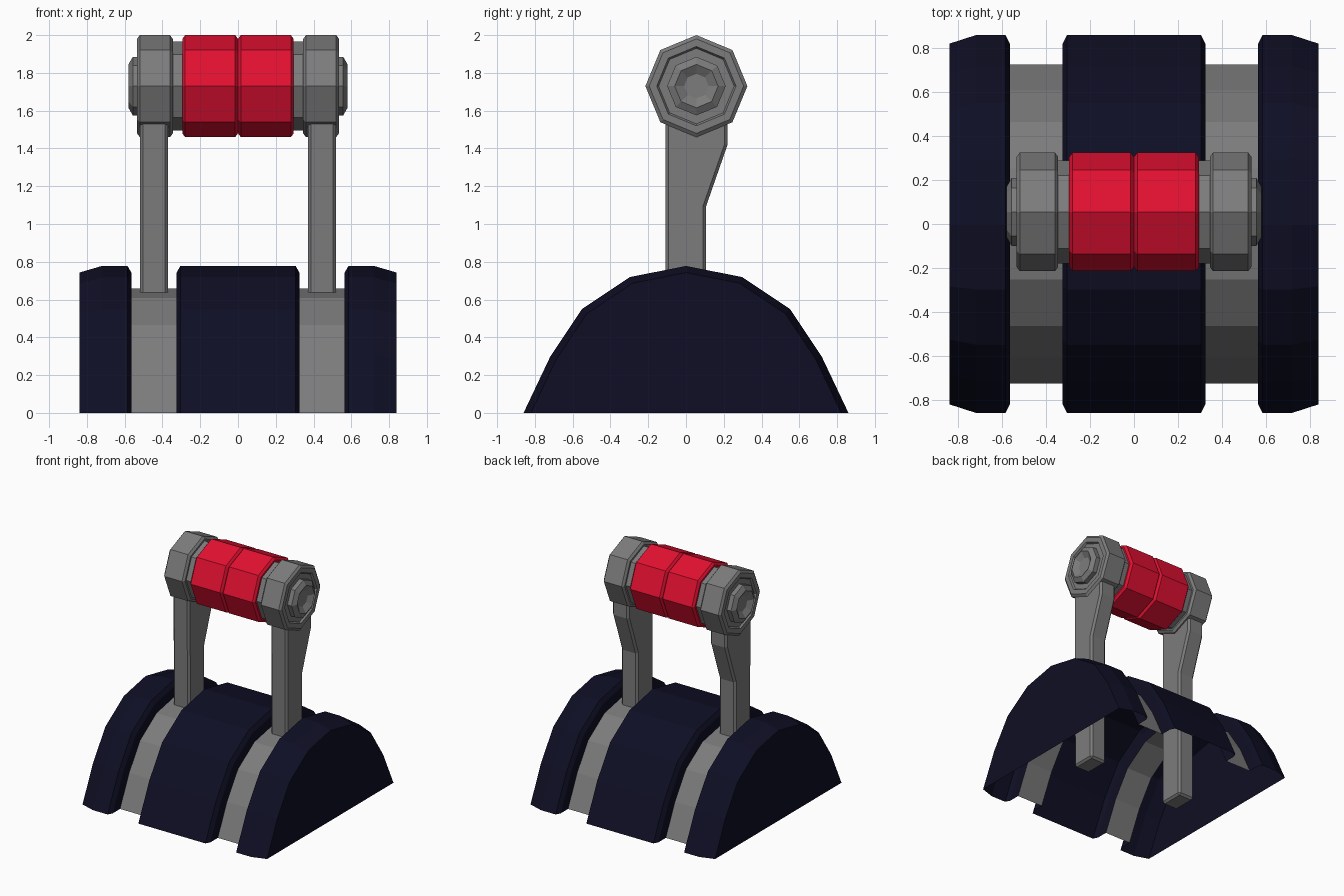
import bpy
import bmesh
from math import sin, cos, tau, radians

if "Cube" in bpy.data.objects:
    bpy.data.objects.remove(bpy.data.objects["Cube"], do_unlink=True)


def material(name, rgb):
    m = bpy.data.materials.new(name)
    m.use_nodes = True
    m.diffuse_color = (*rgb, 1)
    bsdf = next(n for n in m.node_tree.nodes if n.type == 'BSDF_PRINCIPLED')
    bsdf.inputs["Base Color"].default_value = (*rgb, 1)
    return m


GREY = material("metal grey", (0.2, 0.2, 0.2))
RED = material("grip red", (0.75, 0.005, 0.03))
NAVY = material("housing navy", (0.0045, 0.0045, 0.018))


def finish(bm, name, *mats):
    bmesh.ops.recalc_face_normals(bm, faces=bm.faces)
    me = bpy.data.meshes.new(name)
    bm.to_mesh(me)
    bm.free()
    for m in mats:
        me.materials.append(m)
    ob = bpy.data.objects.new(name, me)
    bpy.context.collection.objects.link(ob)
    return ob


def loft(bm, rings, closed):
    """Join rings of points with quads and cap both ends."""
    loops = [[bm.verts.new(p) for p in ring] for ring in rings]
    n = len(loops[0])
    for a, b in zip(loops, loops[1:]):
        for i in range(n if closed else n - 1):
            j = (i + 1) % n
            bm.faces.new((a[i], a[j], b[j], b[i]))
    bm.faces.new(loops[0])
    bm.faces.new(loops[-1])


# Housing: hollow arched shell, open underneath, with two sunken grey tracks
ARCH = 0.778
GROOVE = 0.845
half_arch = [(ARCH * sin(radians(a)), ARCH * cos(radians(a))) for a in (67.5, 45, 22.5)]
half_arch.insert(0, (0.86, 0))
arch = [(-y, z) for y, z in half_arch] + [(0, ARCH)] + half_arch[::-1]
side = [(0.84, 0.955), (0.72, 1), (0.585, 1), (0.565, 0.955), (0.565, GROOVE),
        (0.325, GROOVE), (0.325, 0.955), (0.305, 1)]
stations = [(-x, s) for x, s in side] + side[::-1]
bm = bmesh.new()
loft(bm, [[(x, y * s, z * s) for y, z in arch] for x, s in stations], False)
for f in bm.faces:
    xs = [abs(v.co.x) for v in f.verts]
    if min(xs) < 0.33 and max(xs) > 0.56:
        f.material_index = 1
# The long middle panel and end caps stay navy
finish(bm, "housing", NAVY, GREY)


# Handle parts: eight-sided turnings about a shared cross axis
AXIS_Y, AXIS_Z = 0.055, 1.73


def turning(name, profile, mat):
    bm = bmesh.new()
    loft(bm, [[(x, AXIS_Y + r * sin(tau * k / 8), AXIS_Z + r * cos(tau * k / 8))
               for k in range(8)] for x, r in profile], True)
    return finish(bm, name, mat)


grip = [(0, 0.25), (0.015, 0.27), (0.28, 0.27), (0.295, 0.25)]
cap = [(0.285, 0.235), (0.345, 0.235), (0.345, 0.25), (0.36, 0.27), (0.52, 0.27),
       (0.535, 0.25), (0.535, 0.21), (0.52, 0.2), (0.52, 0.155), (0.557, 0.155),
       (0.58, 0.115), (0.55, 0.065)]

# Arm outline from the side: straight front, back flaring out below the handle
arm = [(-0.105, 0), (0.105, 0), (0.105, 1.09), (0.22, 1.42), (0.22, 1.62), (-0.11, 1.62)]

for label, s in (("left", 1), ("right", -1)):
    turning(label + "_grip", [(s * x, r) for x, r in grip], RED)
    turning(label + "_end_cap", [(s * x, r) for x, r in cap], GREY)
    bm = bmesh.new()
    loft(bm, [[(s * x, y, z) for y, z in arm] for x in (0.37, 0.52)], True)
    ob = finish(bm, label + "_arm", GREY)
    bev = ob.modifiers.new("edge_chamfer", 'BEVEL')
    bev.width = 0.016
    bev.segments = 1
    bev.limit_method = 'ANGLE'
    bev.angle_limit = radians(40)
